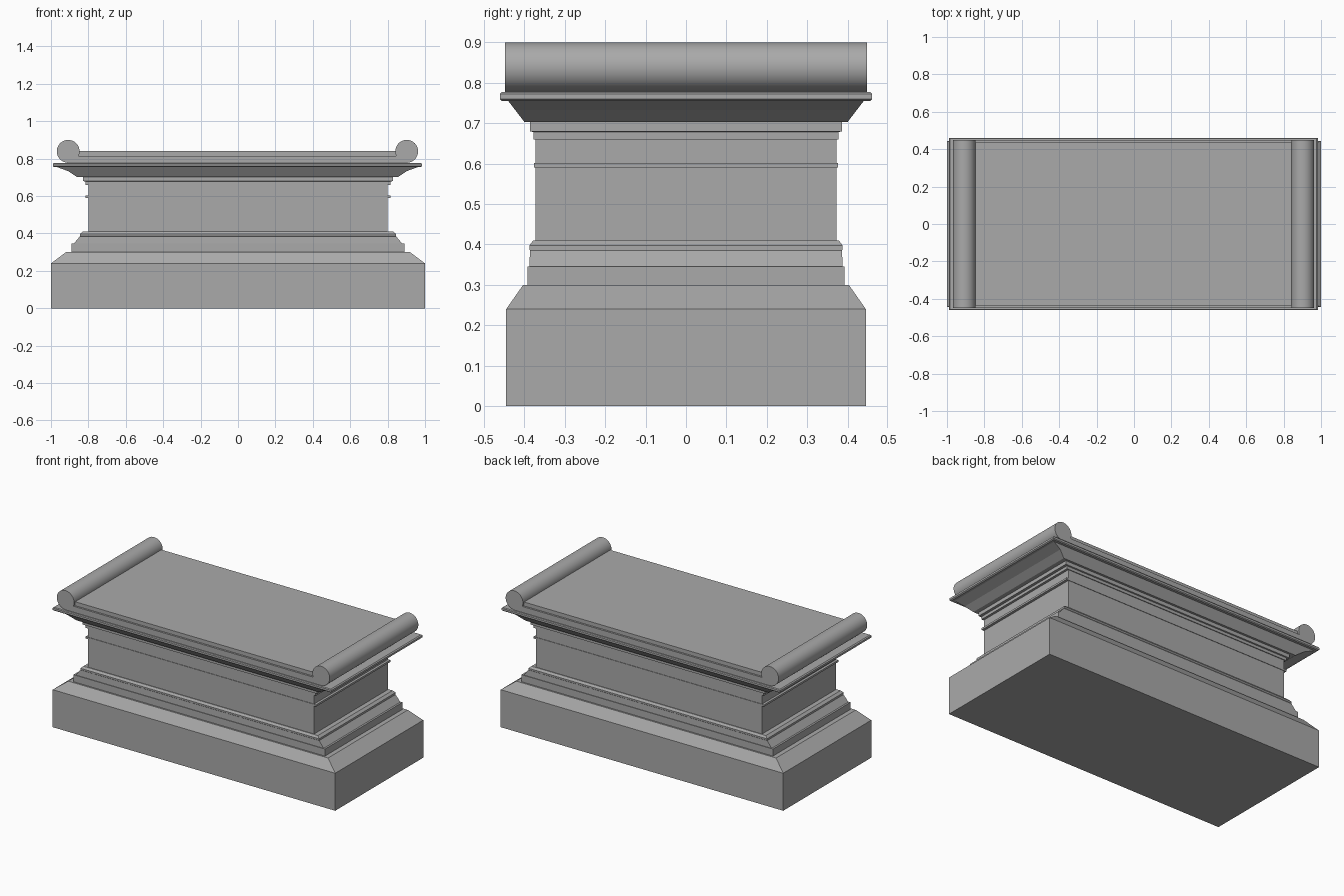
import bpy, bmesh, math

cube = bpy.data.objects.get("Cube")
if cube:
    bpy.data.objects.remove(cube, do_unlink=True)

stone = bpy.data.materials.new("grey stone")
stone.use_nodes = True
GREY = (0.4, 0.4, 0.4, 1)
stone.diffuse_color = GREY
stone.node_tree.nodes["Principled BSDF"].inputs["Base Color"].default_value = GREY


def finish(name, bm):
    bmesh.ops.recalc_face_normals(bm, faces=bm.faces)
    mesh = bpy.data.meshes.new(name)
    bm.to_mesh(mesh)
    bm.free()
    mesh.materials.append(stone)
    obj = bpy.data.objects.new(name, mesh)
    bpy.context.collection.objects.link(obj)
    return obj


def moulding(name, profile, cx=0.0):
    """Stack rectangular rings of (half width, half depth, height)."""
    bm = bmesh.new()
    rings = [[bm.verts.new((cx + sx * hx, sy * hy, z))
              for sx, sy in ((-1, -1), (1, -1), (1, 1), (-1, 1))]
             for hx, hy, z in profile]
    for low, high in zip(rings, rings[1:]):
        for i in range(4):
            j = (i + 1) % 4
            bm.faces.new((low[i], low[j], high[j], high[i]))
    bm.faces.new(rings[0])
    bm.faces.new(rings[-1])
    return finish(name, bm)


def scroll(name, x):
    """Round bolster lying front to back."""
    bm = bmesh.new()
    bmesh.ops.create_cone(bm, cap_ends=True, segments=40,
                          radius1=0.061, radius2=0.061, depth=0.896)
    for v in bm.verts:
        px, py, pz = v.co
        v.co = (x + px, pz, 0.839 + py)
    obj = finish(name, bm)
    bpy.context.view_layer.objects.active = obj
    obj.select_set(True)
    bpy.ops.object.shade_smooth_by_angle(angle=math.radians(30))
    obj.select_set(False)


# Plinth with sloping shoulder
moulding("plinth", [(1, .445, 0), (1, .445, .24), (.92, .403, .30)])

# Stepped base moulding
moulding("base_moulding", [
    (.89, .392, .30), (.89, .392, .345), (.878, .388, .345),
    (.845, .386, .385), (.845, .388, .387), (.845, .388, .397),
    (.83, .378, .41)])

# Plain block with a thin band
moulding("main_block", [(.80, .373, .40), (.80, .373, .67)])
moulding("thin_band", [(.816, .376, .59), (.816, .376, .602)])

# Stepped neck under the cornice
moulding("neck_moulding", [
    (.815, .378, .66), (.815, .378, .678), (.83, .386, .68),
    (.83, .386, .705)])

# Flaring cornice with rounded lip
CX = -0.003
moulding("cornice", [
    (.86, .40, .703), (.905, .423, .733), (.965, .440, .755),
    (.98, .456, .755), (.987, .461, .76), (.987, .461, .772),
    (.98, .457, .777)], CX)

# Top slabs between the two scrolls
moulding("lower_slab", [(.91, .448, .775), (.91, .448, .815)], CX)
moulding("upper_slab", [(.87, .436, .81), (.87, .436, .84)], CX)

for side, sign in (("left", 1), ("right", -1)):
    scroll(side + "_scroll", CX + sign * .905)
